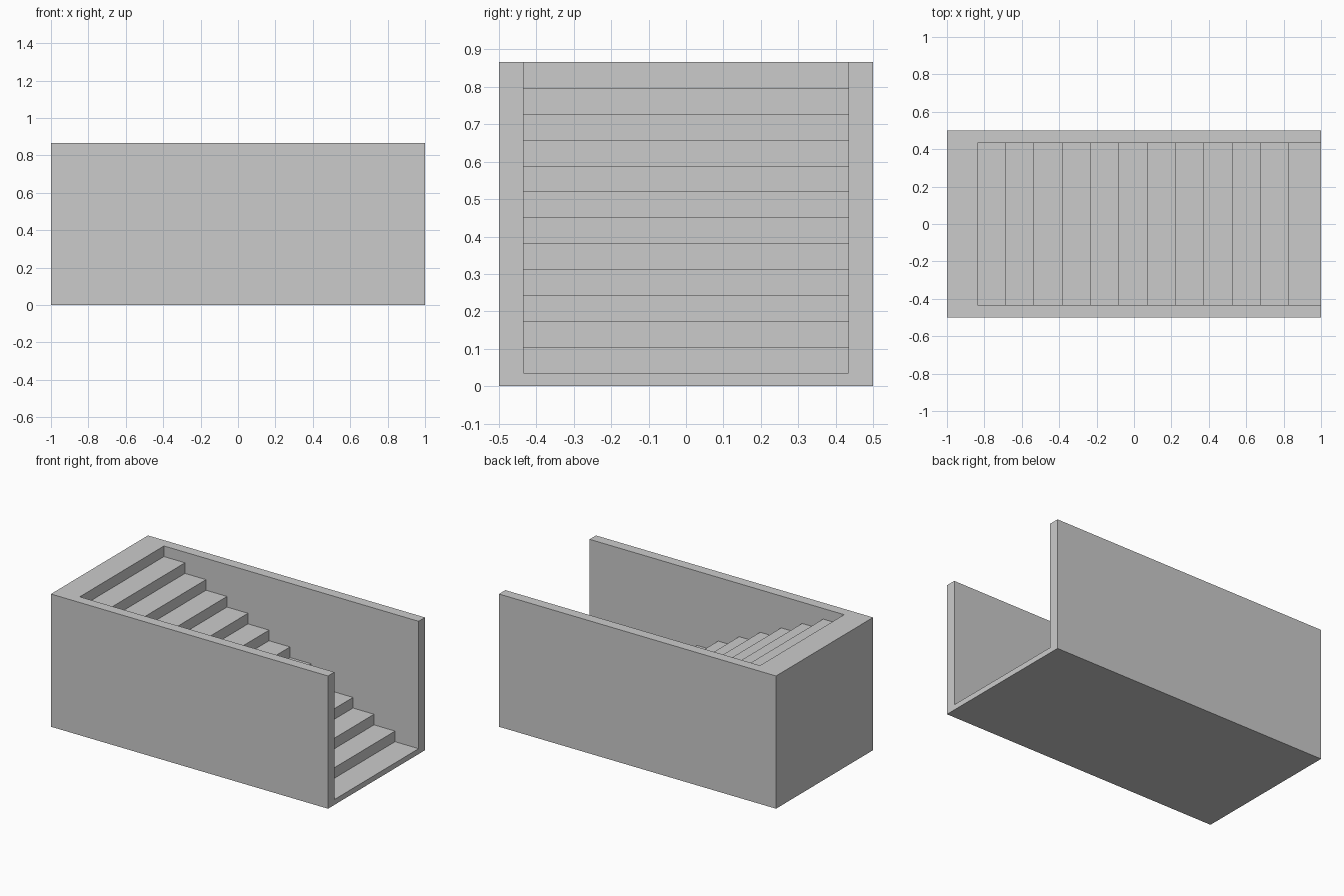
import bpy, bmesh

if "Cube" in bpy.data.objects:
    bpy.data.objects.remove(bpy.data.objects["Cube"])

HEIGHT = 0.866
STEPS = 12
FLOOR = 0.035          # height of the lowest tread
FIRST_X = -0.838       # face of the top riser
RUN = 0.1516
RISE = (HEIGHT - FLOOR) / STEPS
HALF_GAP = 0.434       # half the clear width between the side walls


def extrude_profile(name, points, half_width):
    """Extrude an x-z outline along y, centred on y = 0."""
    bm = bmesh.new()
    face = bm.faces.new([bm.verts.new((x, -half_width, z)) for x, z in points])
    out = bmesh.ops.extrude_face_region(bm, geom=[face])
    verts = [g for g in out["geom"] if isinstance(g, bmesh.types.BMVert)]
    bmesh.ops.translate(bm, verts=verts, vec=(0, 2 * half_width, 0))
    bmesh.ops.recalc_face_normals(bm, faces=bm.faces)
    mesh = bpy.data.meshes.new(name)
    bm.to_mesh(mesh)
    bm.free()
    obj = bpy.data.objects.new(name, mesh)
    bpy.context.collection.objects.link(obj)
    return obj


# Solid block holding the stairwell
block = extrude_profile("stair_block", [(-1, 0), (1, 0), (1, HEIGHT), (-1, HEIGHT)], 0.5)

# Stepped cutter: opens through the top and the right end
outline = [(1.2, FLOOR), (1.2, 1.2), (FIRST_X, 1.2)]
for i in range(STEPS):
    x = FIRST_X + i * RUN
    z = HEIGHT - (i + 1) * RISE
    outline.append((x, z))
    if i < STEPS - 1:
        outline.append((x + RUN, z))
cutter = extrude_profile("stairwell_cutter", outline, HALF_GAP)

# Carve the steps, then remove the cutter
cut = block.modifiers.new("stairwell", 'BOOLEAN')
cut.operation = 'DIFFERENCE'
cut.solver = 'EXACT'
cut.object = cutter
bpy.context.view_layer.objects.active = block
bpy.ops.object.modifier_apply(modifier=cut.name)
bpy.data.objects.remove(cutter)
